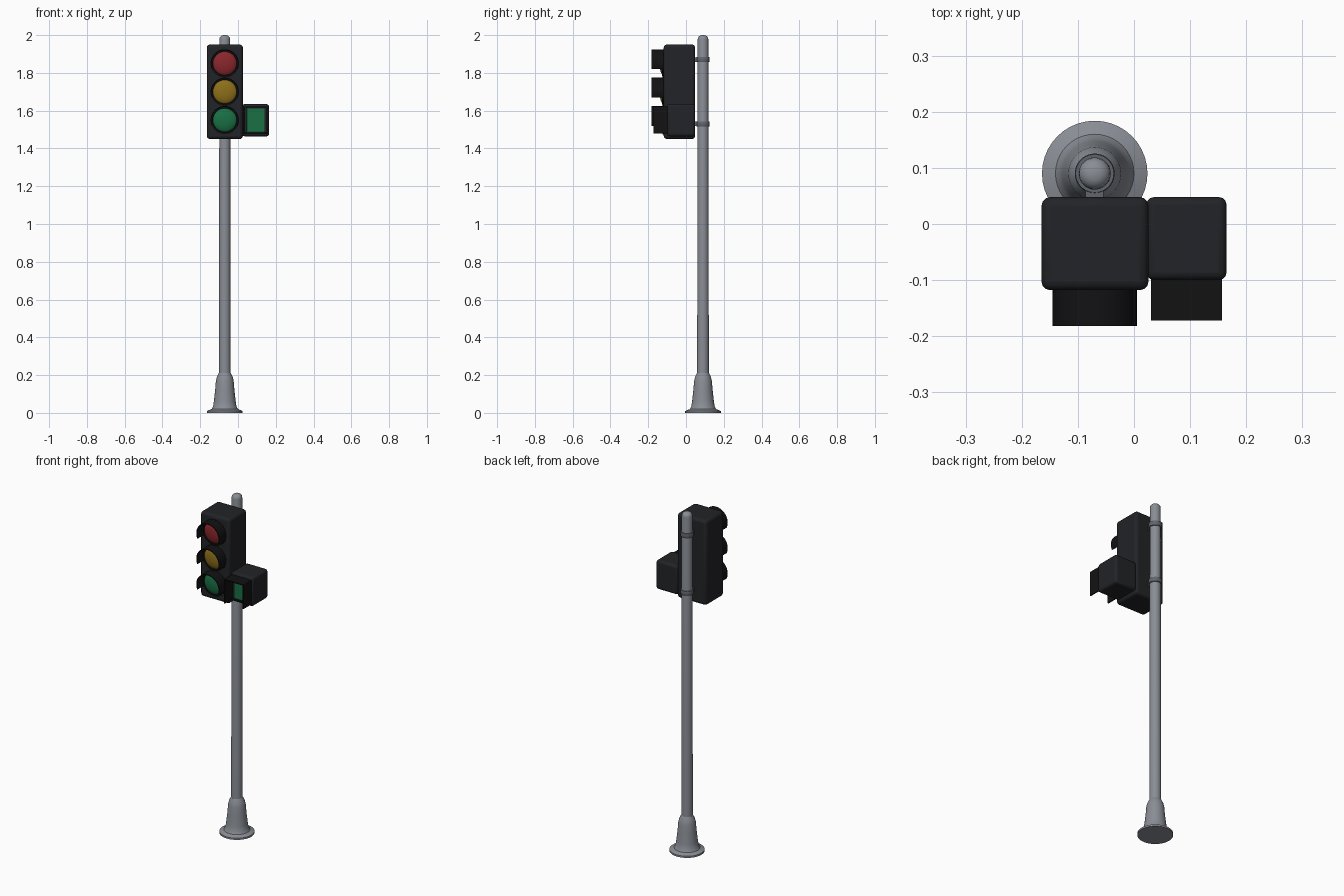
import bpy, bmesh, math
from mathutils import Vector

if "Cube" in bpy.data.objects:
    bpy.data.objects.remove(bpy.data.objects["Cube"])

PX, PY = -0.07, 0.09        # pole axis
FRONT = -0.118              # front face of the main housing


def mat(name, rgb):
    m = bpy.data.materials.new(name)
    m.diffuse_color = (*rgb, 1)
    m.use_nodes = True
    m.node_tree.nodes["Principled BSDF"].inputs["Base Color"].default_value = m.diffuse_color
    return m


BLACK = mat("housing_black", (0.016, 0.017, 0.02))
VISOR = mat("visor_black", (0.006, 0.006, 0.007))
STEEL = mat("pole_grey", (0.25, 0.27, 0.30))
CLAMP = mat("clamp_grey", (0.12, 0.13, 0.15))
RED = mat("lens_red", (0.25, 0.02, 0.025))
AMBER = mat("lens_amber", (0.27, 0.16, 0.01))
GREEN = mat("lens_green", (0.01, 0.16, 0.06))


def finish(name, bm, material, loc=(0, 0, 0), bevel=0, segments=3):
    bmesh.ops.recalc_face_normals(bm, faces=bm.faces)
    me = bpy.data.meshes.new(name)
    bm.to_mesh(me)
    bm.free()
    ob = bpy.data.objects.new(name, me)
    ob.location = loc
    me.materials.append(material)
    bpy.context.collection.objects.link(ob)
    if bevel:
        mod = ob.modifiers.new("bevel", 'BEVEL')
        mod.width, mod.segments = bevel, segments
    bpy.ops.object.select_all(action='DESELECT')
    ob.select_set(True)
    bpy.context.view_layer.objects.active = ob
    bpy.ops.object.shade_smooth_by_angle(angle=math.radians(35))
    return ob


def lathe(name, profile, material, loc, axis='Z', steps=40):
    """Spin (radius, height) points around z, or around -y for front parts."""
    bm = bmesh.new()
    vs = [bm.verts.new((r, 0, h)) for r, h in profile]
    es = [bm.edges.new(p) for p in zip(vs, vs[1:])]
    bmesh.ops.spin(bm, geom=vs + es, axis=(0, 0, 1), cent=(0, 0, 0),
                   angle=math.tau, steps=steps)
    bmesh.ops.remove_doubles(bm, verts=bm.verts, dist=1e-5)
    if axis == 'Y':
        for v in bm.verts:
            v.co = Vector((v.co.x, -v.co.z, v.co.y))
    return finish(name, bm, material, loc)


def box(name, lo, hi, material, bevel=0):
    lo, hi = Vector(lo), Vector(hi)
    bm = bmesh.new()
    bmesh.ops.create_cube(bm, size=1)
    bmesh.ops.scale(bm, vec=hi - lo, verts=bm.verts)
    return finish(name, bm, material, (lo + hi) / 2, bevel)


def visor(name, outer, inner, y_back, y_front, loc):
    """Extrude an open strip (matching outer and inner x,z paths) along y."""
    bm = bmesh.new()
    rings = [[bm.verts.new((x, y, z)) for x, z in path]
             for path, y in ((outer, y_back), (outer, y_front), (inner, y_front), (inner, y_back))]
    for a, b in zip(rings, rings[1:] + rings[:1]):
        for i in range(len(a) - 1):
            bm.faces.new((a[i], a[i + 1], b[i + 1], b[i]))
    for i in (0, -1):
        bm.faces.new([r[i] for r in rings])
    return finish(name, bm, VISOR, loc)


# Pole with flared base and domed cap
lathe("pole_base", [(0, 0), (.094, 0), (.094, .01), (.085, .014), (.07, .02), (.062, .034),
                    (.058, .06), (.051, .12), (.047, .17), (.042, .19), (.031, .212), (0, .212)],
      STEEL, (PX, PY, 0))
lathe("pole", [(0, .1), (.031, .1), (.0285, 1.976), (.027, 1.986), (.021, 1.994),
               (.012, 1.999), (0, 2)], STEEL, (PX, PY, 0))

# Clamps holding the housing to the pole
for n, z in (("upper", 1.87), ("lower", 1.53)):
    lathe(n + "_clamp", [(.026, -.013), (.034, -.013), (.0355, -.01), (.0355, .01),
                         (.034, .013), (.026, .013)], CLAMP, (PX, PY, z))
    box(n + "_bracket", (PX - .016, .04, z - .012), (PX + .016, .065, z + .012), CLAMP)

# Main housing
box("main_housing", (-.165, FRONT, 1.45), (.026, .048, 1.95), BLACK, .016)

# Round lamps: rim, domed lens, hood
for n, z, m in (("red", 1.85, RED), ("amber", 1.70, AMBER), ("green", 1.55, GREEN)):
    loc = (PX, FRONT, z)
    lathe(n + "_rim", [(.062, -.004), (.075, -.004), (.075, .006), (.065, .008), (.062, .004)],
          VISOR, loc, 'Y')
    dome = [(.065 * math.cos(a), .022 * math.sin(a)) for a in
            (math.radians(d) for d in (0, 15, 30, 45, 60, 75))]
    lathe(n + "_lens", [(.065, -.004)] + dome + [(0, .022)], m, loc, 'Y')
    angles = [math.radians(-24 + 228 * i / 32) for i in range(33)]
    arcs = [[(r * math.cos(a), r * math.sin(a)) for a in angles] for r in (.075, .070)]
    visor(n + "_hood", *arcs, .005, -.064, loc)

# Side housing with rectangular lamp
SIDE = (.0935, -.1, 1.55)
box("side_housing", (.022, -.1, 1.464), (.165, .048, 1.635), BLACK, .014)
box("side_lens", (.046, -.106, 1.487), (.141, -.09, 1.612), GREEN, .003)
outer = [(-.0635, -.071), (-.0635, .072), (.0635, .072), (.0635, -.071)]
inner = [(-.0575, -.071), (-.0575, .066), (.0575, .066), (.0575, -.071)]
visor("side_hood", outer, inner, .005, -.072, SIDE)
box("side_lens_sill", (.03, -.108, 1.477), (.157, -.09, 1.487), VISOR)
